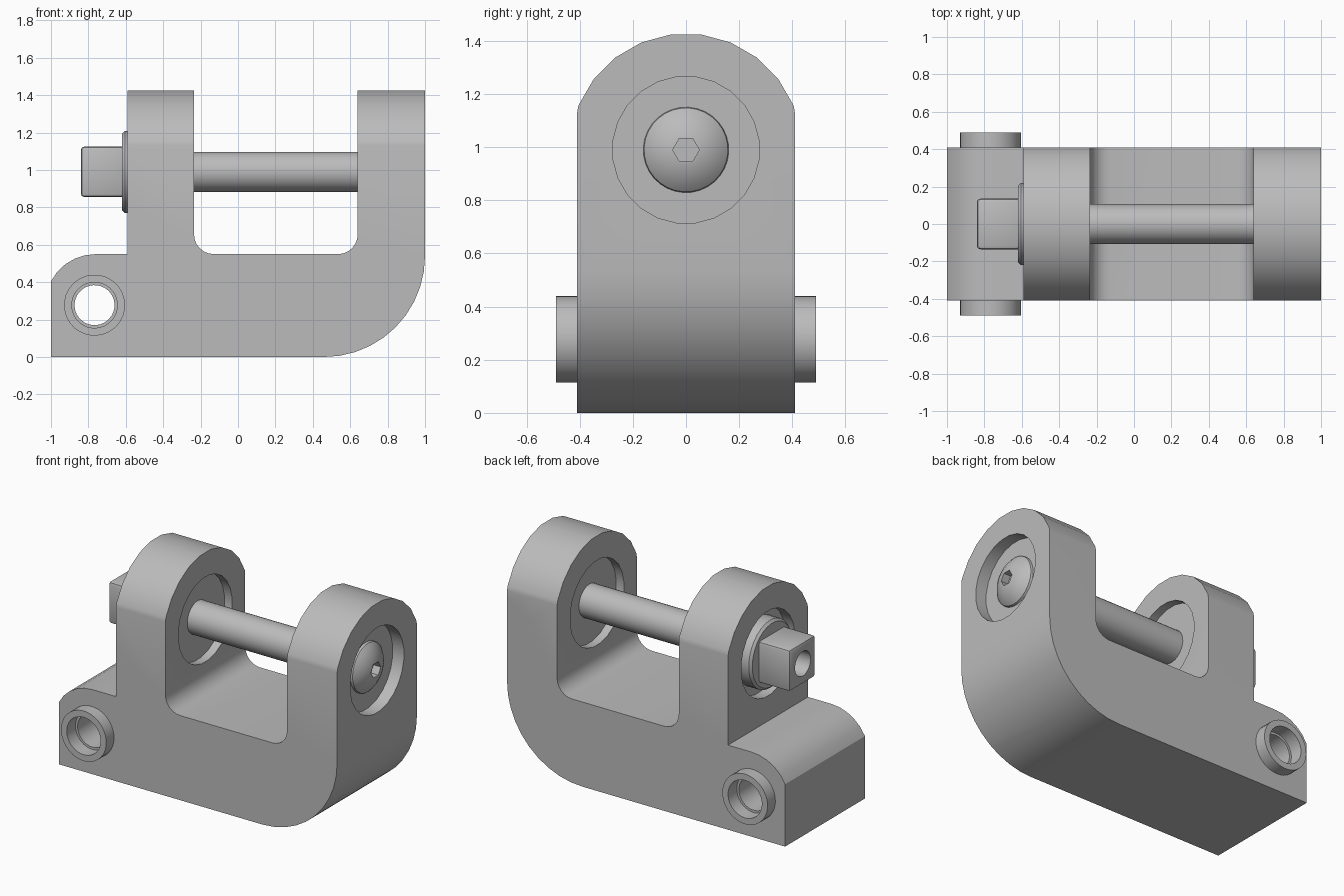
import bpy, bmesh, math
from mathutils import Vector, Matrix

cube = bpy.data.objects.get("Cube")
if cube:
    bpy.data.objects.remove(cube, do_unlink=True)

grey = bpy.data.materials.new("plain_grey")
grey.use_nodes = True
grey.diffuse_color = (0.5, 0.5, 0.5, 1)
grey.node_tree.nodes["Principled BSDF"].inputs["Base Color"].default_value = (0.5, 0.5, 0.5, 1)

BOLT_Z = 0.99
HALF_Y = 0.41
PIN = Vector((-0.767, 0, 0.277))
TURN = {"x": Matrix.Rotation(math.pi / 2, 4, "Y"), "y": Matrix.Rotation(-math.pi / 2, 4, "X")}


def finish(name, bm):
    bmesh.ops.recalc_face_normals(bm, faces=bm.faces)
    mesh = bpy.data.meshes.new(name)
    bm.to_mesh(mesh)
    bm.free()
    obj = bpy.data.objects.new(name, mesh)
    bpy.context.collection.objects.link(obj)
    mesh.materials.append(grey)
    return obj


def arc(cx, cz, r, start, end, steps):
    angles = [math.radians(start + (end - start) * i / steps) for i in range(steps + 1)]
    return [(cx + r * math.cos(a), cz + r * math.sin(a)) for a in angles]


def prism(name, points, vector):
    """Extrude an outline of 3D points along a vector."""
    bm = bmesh.new()
    face = bm.faces.new([bm.verts.new(p) for p in points])
    new = bmesh.ops.extrude_face_region(bm, geom=[face])["geom"]
    bmesh.ops.translate(bm, vec=vector, verts=[v for v in new if isinstance(v, bmesh.types.BMVert)])
    return finish(name, bm)


def lathe(name, profile, axis, centre, steps=24, ring=False):
    """Turn (along, radius) pairs round an axis; ring closes the profile on itself."""
    bm = bmesh.new()
    loops = []
    for along, r in profile:
        loops.append([bm.verts.new((x, y, along)) for x, y in arc(0, 0, r, 7.5, 367.5, steps)[:-1]])
    pairs = list(zip(loops, loops[1:]))
    if ring:
        pairs.append((loops[-1], loops[0]))
    else:
        bm.faces.new(loops[0])
        bm.faces.new(loops[-1])
    for a, b in pairs:
        for i in range(steps):
            j = (i + 1) % steps
            bm.faces.new((a[i], a[j], b[j], b[i]))
    bm.transform(Matrix.Translation(centre) @ TURN[axis])
    return finish(name, bm)


def boolean(obj, tool, operation="DIFFERENCE"):
    mod = obj.modifiers.new("cut", "BOOLEAN")
    mod.operation, mod.object, mod.solver = operation, tool, "EXACT"
    apply(obj, mod)
    bpy.data.objects.remove(tool, do_unlink=True)


def activate(obj):
    bpy.ops.object.select_all(action="DESELECT")
    obj.select_set(True)
    bpy.context.view_layer.objects.active = obj


def apply(obj, mod):
    activate(obj)
    bpy.ops.object.modifier_apply(modifier=mod.name)


bolt = Vector((0, 0, BOLT_Z))

# Clevis body: side outline trimmed by the rounded arm outline
side = [(-1, 0)] + arc(0.46, 0.54, 0.54, -90, 0, 10) + [(1, 1.6), (0.64, 1.6)]
side += arc(0.535, 0.655, 0.105, 0, -90, 6) + arc(-0.13, 0.655, 0.105, -90, -180, 6)
side += [(-0.235, 1.6), (-0.59, 1.6), (-0.59, 0.55)]
side += arc(-0.76, 0.277, 0.273, 90, 151.5, 5)[:-1] + [(-1, 0.405)]
body = prism("clevis_body", [(x, -HALF_Y, z) for x, z in side], (0, 2 * HALF_Y, 0))
top = [p for p in arc(0, BOLT_Z, 0.438, 22.5, 157.5, 9) if abs(p[0]) < HALF_Y]
arm = [(-HALF_Y, -0.1), (HALF_Y, -0.1), (HALF_Y, 1.13)] + top + [(-HALF_Y, 1.13)]
boolean(body, prism("arm_cutter", [(-1.1, y, z) for y, z in arm], (2.2, 0, 0)), "INTERSECT")

# Round recesses on both faces of both arms, and the pin hole
for start, end in ((-0.7, -0.52), (-0.29, -0.1), (0.5, 0.695), (0.92, 1.1)):
    boolean(body, lathe("recess_cutter", [(start, 0.277), (end, 0.277)], "x", bolt))
boolean(body, lathe("pin_cutter", [(-0.6, 0.13), (0.6, 0.13)], "y", PIN, 32))

# Stepped bushing through the base
bushing = lathe("hinge_bushing", [(-0.49, 0.163), (0.49, 0.163), (0.49, 0.122), (0.4, 0.122),
                (0.4, 0.107), (-0.4, 0.107), (-0.4, 0.122), (-0.49, 0.122)], "y", PIN, 32, True)

# Rod between the arms
rod = lathe("bolt_rod", [(-0.55, 0.107), (0.93, 0.107)], "x", bolt, 32)

# Domed bolt head with hexagonal socket
head = lathe("bolt_head", [(0.915, 0.162), (0.935, 0.158), (0.955, 0.135), (0.975, 0.1),
             (0.99, 0.06), (0.995, 0.02)], "x", bolt, 32)
hexagon = [(0.94, y, z) for y, z in arc(0, BOLT_Z, 0.05, 0, 360, 6)[:-1]]
boolean(head, prism("socket_cutter", hexagon, (0.2, 0, 0)))

# Stepped washer under the nut
washer = lathe("washer", [(-0.52, 0.22), (-0.605, 0.22), (-0.62, 0.205), (-0.62, 0.1)], "x", bolt, 32)

# Square nut with rounded edges and a bored end
square = [(-0.6, y, BOLT_Z + z) for y, z in ((-0.135, -0.135), (0.135, -0.135), (0.135, 0.135), (-0.135, 0.135))]
nut = prism("square_nut", square, (-0.24, 0, 0))
bevel = nut.modifiers.new("edges", "BEVEL")
bevel.width, bevel.segments = 0.018, 2
apply(nut, bevel)
boolean(nut, lathe("bore_cutter", [(-0.9, 0.08), (-0.74, 0.08)], "x", bolt))

for obj in (body, bushing, rod, head, washer, nut):
    activate(obj)
    bpy.ops.object.shade_smooth_by_angle(angle=math.radians(30))
